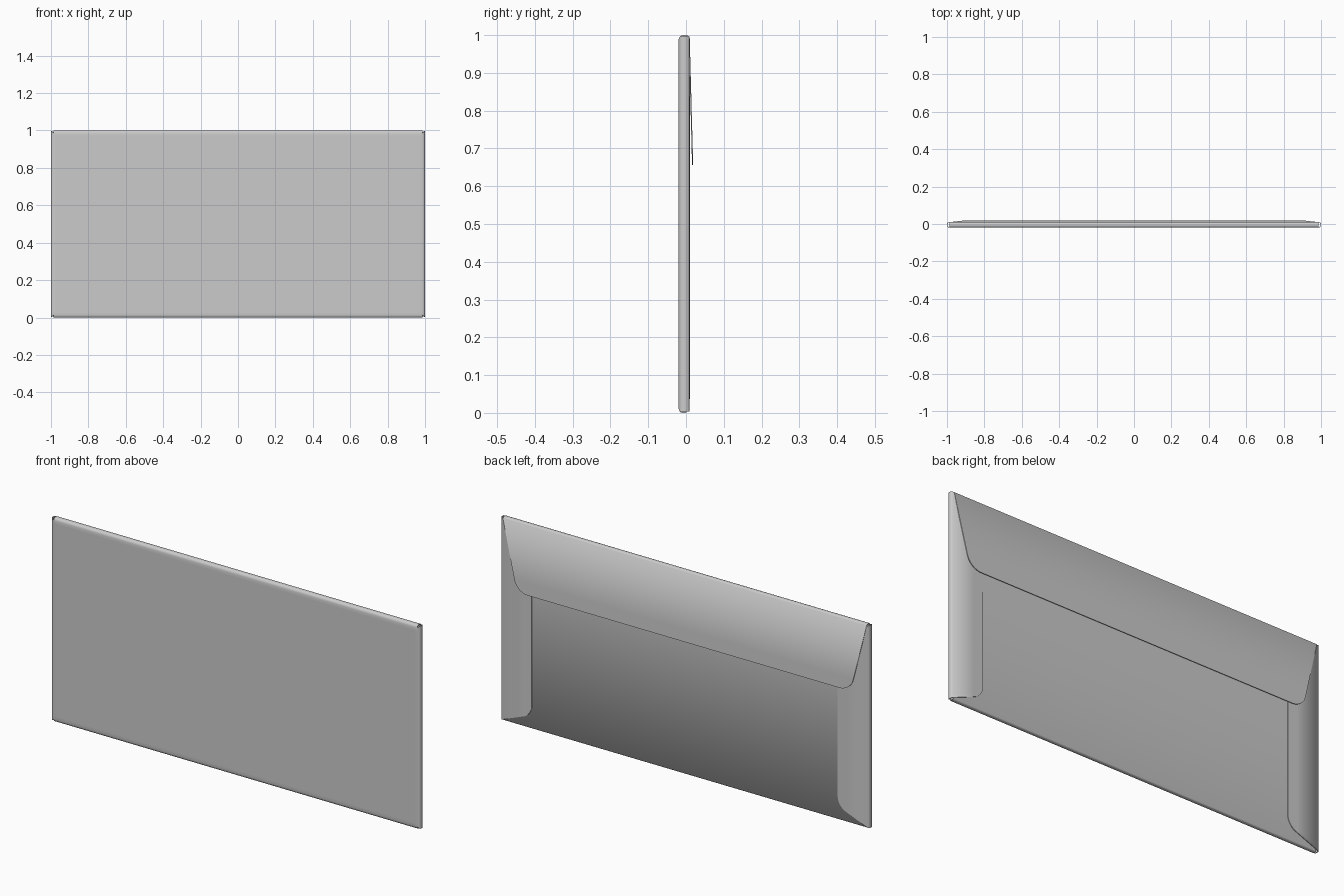
import bpy, bmesh
from math import sin, cos, pi, radians

if "Cube" in bpy.data.objects:
    bpy.data.objects.remove(bpy.data.objects["Cube"])

T = 0.003                           # paper thickness
FRONT = -0.0185                     # mid-surface of the front panel
E, D, S = T / 2, 0.012, 0.015       # edge inset, fold depth, support-loop width
W = 1 - E - D                       # front panel half width (and its top z)

bm = bmesh.new()


def spread(a, b):
    """Four stations along a row, with support loops close to the ends."""
    return (a, a + S, b - S, b)


def sheet(rows):
    """Loft a strip of paper through rows of four points."""
    grid = [[bm.verts.new(p) for p in row] for row in rows]
    for a, b in zip(grid, grid[1:]):
        for i in range(3):
            bm.faces.new((a[i], a[i+1], b[i+1], b[i]))


def fold(y1):
    """Fold from the front panel to y1: (y, distance from outermost edge)."""
    h = y1 - FRONT
    return [(FRONT + h*f, d) for f, d in
            ((0, D), (0.06, 0.006), (0.2, 0.0015), (0.38, 0), (0.76, 0), (1, 0.004))]


def across(y, z, w=W):
    return [(x, y, z) for x in spread(-w, w)]


# front panel, bottom fold and back panel in one strip
rows = [across(FRONT, W), across(FRONT, W - S), across(FRONT, E + D + S)]
rows += [across(y, E + d) for y, d in fold(0.004)]
rows += [across(0.0045, 0.74, 0.975)]
sheet(rows)

# top fold and closing flap with rounded corners
rows = [across(y, 1 - E - d) for y, d in fold(0.0085)]
ztop, zbot, zr, r = 1 - E - 0.004, 0.656, 0.715, 0.06
for i in range(9):
    a = pi / 2 * i / 8
    z = zr - (zr - zbot) * sin(a)
    y = 0.0085 + 0.009 * (ztop - z) / (ztop - zbot)
    rows.append(across(y, z, 0.9195 - 0.012 * sin(a) - r * (1 - cos(a))))
sheet(rows)

# side folds and side flaps, with slanted and rounded lower corners
for side in (-1, 1):
    def upright(x, y, z0, z1):
        return [(side * x, y, z) for z in spread(z0, z1)]
    f = fold(0.0085)
    rows = [upright(W, FRONT, E + D, W)]
    rows += [upright(1 - E - d, y, max(d, 0.003), 1 - max(d, 0.003)) for y, d in f[1:]]
    rows.append(upright(0.88, 0.0085, 0.05, 0.94))
    for i in range(1, 9):
        a = pi / 2 * i / 8
        b = 0.05 * (1 - cos(a)) + 0.014 * sin(a)
        rows.append(upright(0.88 - 0.05 * sin(a), 0.0085, 0.05 + b, 0.94 - b))
    sheet(rows)

# weld the flaps to the front panel and face everything outwards
bmesh.ops.remove_doubles(bm, verts=bm.verts, dist=1e-4)
bmesh.ops.recalc_face_normals(bm, faces=bm.faces)
mesh = bpy.data.meshes.new("envelope")
bm.to_mesh(mesh)
bm.free()
envelope = bpy.data.objects.new("envelope", mesh)
bpy.context.collection.objects.link(envelope)
envelope.select_set(True)
bpy.context.view_layer.objects.active = envelope

# paper thickness, applied so that the cut edges are shaded sharp
solid = envelope.modifiers.new("paper", 'SOLIDIFY')
solid.thickness = T
solid.offset = 0
bpy.ops.object.modifier_apply(modifier=solid.name)
bpy.ops.object.shade_smooth_by_angle(angle=radians(62))
